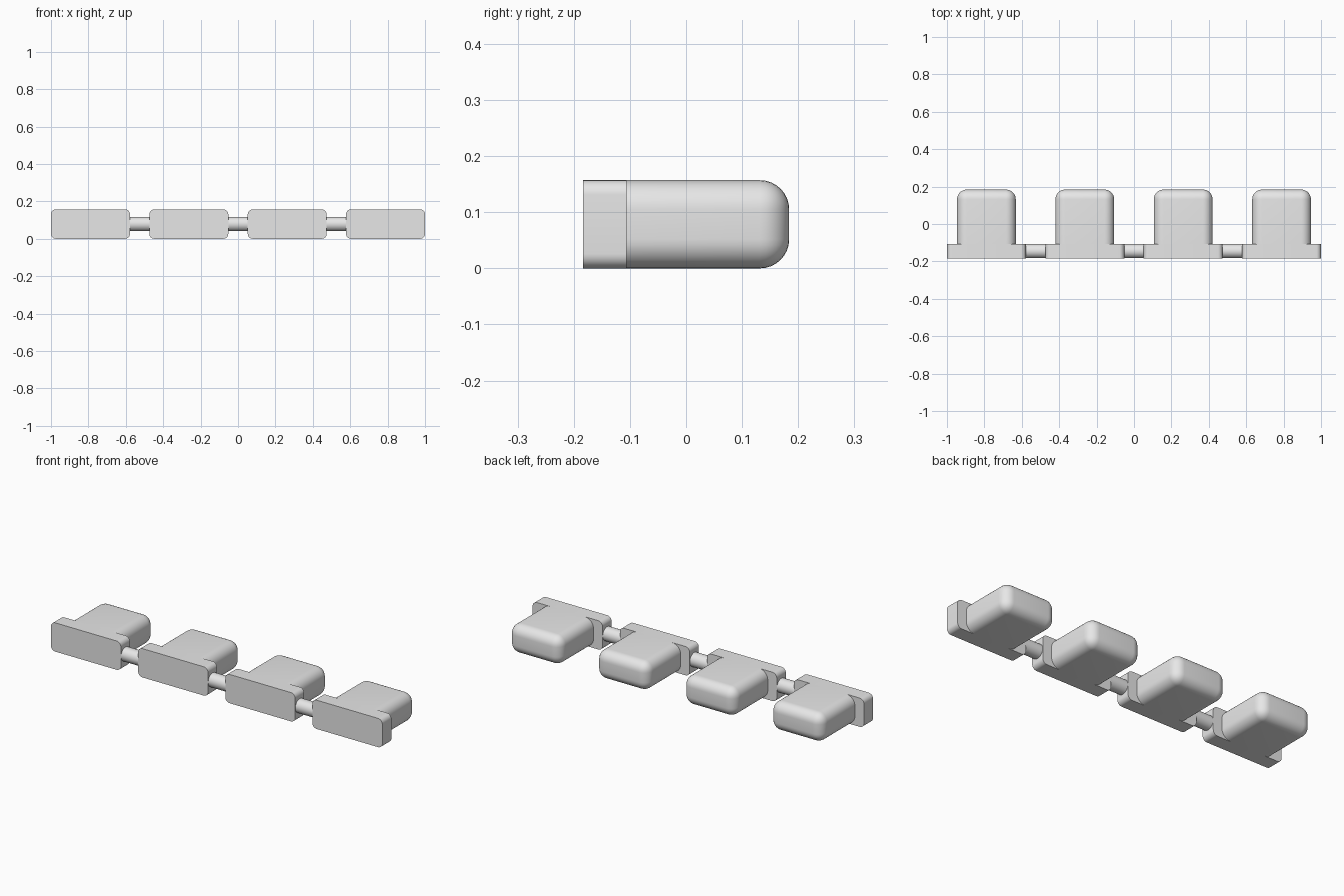
import bpy
import bmesh
import math
from mathutils import Matrix, Vector

cube = bpy.data.objects.get("Cube")
if cube:
    bpy.data.objects.remove(cube, do_unlink=True)

PITCH = 0.526
HEIGHT = 0.157
FRONT, STEP, BACK = -0.184, -0.106, 0.184
PLATE_WIDTH, KEY_WIDTH = 0.422, 0.314

grey = bpy.data.materials.new("plain_grey")
grey.use_nodes = True
colour = (0.8, 0.8, 0.8, 1)
grey.diffuse_color = colour
grey.node_tree.nodes["Principled BSDF"].inputs["Base Color"].default_value = colour


def finish(bm, name):
    mesh = bpy.data.meshes.new(name)
    bm.to_mesh(mesh)
    bm.free()
    mesh.materials.append(grey)
    obj = bpy.data.objects.new(name, mesh)
    bpy.context.collection.objects.link(obj)
    bpy.ops.object.select_all(action="DESELECT")
    obj.select_set(True)
    bpy.context.view_layer.objects.active = obj
    bpy.ops.object.shade_smooth_by_angle(angle=math.radians(35))


def rounded_box(name, x, width, y0, y1, radius, pick):
    """Box standing on the ground, with the edges chosen by pick rounded."""
    bm = bmesh.new()
    centre = Vector((x, (y0 + y1) / 2, HEIGHT / 2))
    size = Matrix.Diagonal((width, y1 - y0, HEIGHT, 1))
    bmesh.ops.create_cube(bm, size=1, matrix=Matrix.Translation(centre) @ size)
    edges = [e for e in bm.edges if pick(e, centre.y)]
    bmesh.ops.bevel(bm, geom=edges, offset=radius, offset_type="OFFSET",
                    segments=8, profile=0.5, affect="EDGES")
    finish(bm, name)


def runs_front_to_back(edge, mid):
    a, b = edge.verts
    return abs(a.co.y - b.co.y) > 0.01


def not_on_front(edge, mid):
    return any(v.co.y > mid for v in edge.verts)


# Four plates, each with a rounded block behind it
for i in range(4):
    x = (i - 1.5) * PITCH
    rounded_box(f"plate_{i + 1}", x, PLATE_WIDTH, FRONT, STEP, 0.026, runs_front_to_back)
    rounded_box(f"block_{i + 1}", x, KEY_WIDTH, STEP, BACK, 0.052, not_on_front)

# Round connecting rods between neighbouring plates
for i in range(3):
    x = (i - 1) * PITCH
    bm = bmesh.new()
    place = Matrix.Translation((x, (FRONT + STEP) / 2, HEIGHT / 2))
    bmesh.ops.create_cone(bm, cap_ends=True, segments=48, radius1=0.038,
                          radius2=0.038, depth=0.13,
                          matrix=place @ Matrix.Rotation(math.pi / 2, 4, "Y"))
    finish(bm, f"connecting_rod_{i + 1}")
